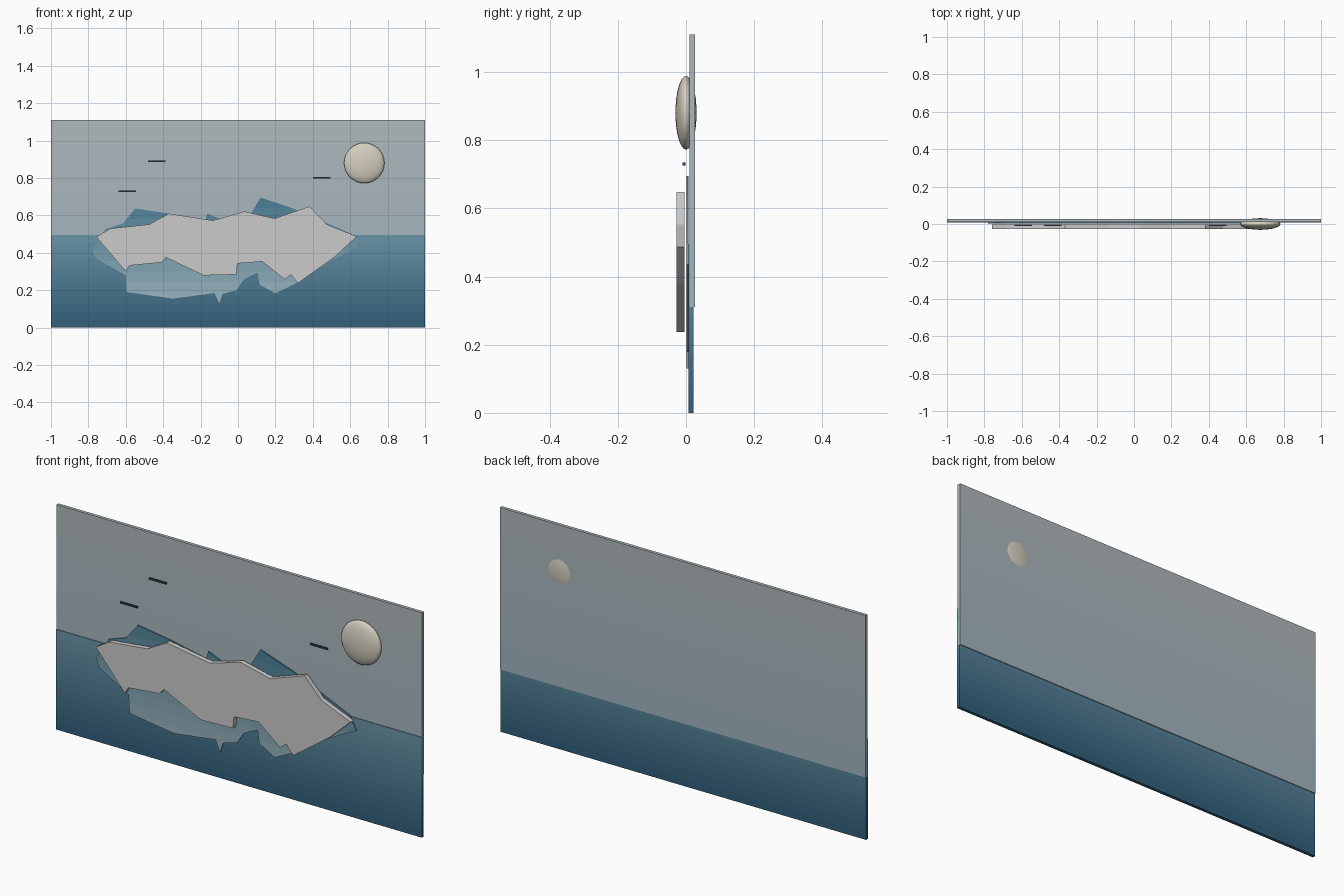
import bpy, bmesh
from mathutils import Vector

if "Cube" in bpy.data.objects:
    bpy.data.objects.remove(bpy.data.objects["Cube"])


def material(name, rgb):
    m = bpy.data.materials.new(name)
    m.diffuse_color = [(c / 255) ** 2.2 for c in rgb] + [1]
    m.use_nodes = True
    m.node_tree.nodes["Principled BSDF"].inputs["Base Color"].default_value = m.diffuse_color
    return m


def slab(name, outline, y0, y1, low, high=None, bands=1):
    """Extrude an x-z outline from y0 to y1, tinted in bands from bottom to top."""
    bm = bmesh.new()
    face = bm.faces.new([bm.verts.new((x, y0, z)) for x, z in outline])
    ext = bmesh.ops.extrude_face_region(bm, geom=[face])["geom"]
    bmesh.ops.translate(bm, vec=(0, y1 - y0, 0),
                        verts=[g for g in ext if isinstance(g, bmesh.types.BMVert)])
    bmesh.ops.recalc_face_normals(bm, faces=bm.faces)
    z0, z1 = min(p[1] for p in outline), max(p[1] for p in outline)
    if bands > 1:
        bmesh.ops.triangulate(bm, faces=bm.faces)
        for i in range(1, bands):
            bmesh.ops.bisect_plane(bm, geom=bm.verts[:] + bm.edges[:] + bm.faces[:],
                                   plane_co=(0, 0, z0 + (z1 - z0) * i / bands),
                                   plane_no=(0, 0, 1))
        for f in bm.faces:
            t = (f.calc_center_median().z - z0) / (z1 - z0)
            f.material_index = min(bands - 1, int(t * bands))
    me = bpy.data.meshes.new(name)
    bm.to_mesh(me)
    bm.free()
    for i in range(bands):
        t = (i + 0.5) / bands
        rgb = Vector(low).lerp(Vector(high or low), t)
        me.materials.append(material(f"{name}_tint_{i}", rgb))
    ob = bpy.data.objects.new(name, me)
    bpy.context.collection.objects.link(ob)
    return ob


def rect(x0, x1, z0, z1):
    return [(x0, z0), (x1, z0), (x1, z1), (x0, z1)]


# backdrop panels
slab("sky", rect(-1, 1, 0.31, 1.11), 0.010, 0.026, (160, 180, 192), (176, 184, 186), 6)
slab("sea", rect(-1, 1, 0, 0.495), 0.007, 0.022, (50, 94, 120), (108, 150, 170), 12)

# blue reflection sheet behind the ice
reflection = [(-.78, .42), (-.76, .37), (-.60, .28), (-.595, .19), (-.35, .155), (-.125, .185),
              (-.10, .13), (-.083, .18), (-.008, .20), (.03, .257), (.105, .295), (.115, .23),
              (.20, .183), (.325, .245), (.49, .355), (.645, .435), (.61, .50), (.30, .635),
              (.12, .695), (.06, .595), (-.09, .58), (-.165, .61), (-.175, .57), (-.37, .61),
              (-.55, .637), (-.615, .557), (-.71, .525), (-.74, .47)]
slab("ice_reflection", reflection, 0.002, 0.008, (158, 184, 194), (72, 124, 148), 10)

# jagged floating ice
ice = [(-.758, .485), (-.60, .30), (-.58, .332), (-.41, .348), (-.385, .375), (-.185, .279),
       (-.008, .284), (-.003, .343), (.13, .353), (.25, .257), (.283, .284), (.32, .237),
       (.52, .38), (.635, .487), (.475, .552), (.383, .648), (.195, .584), (.035, .621),
       (-.135, .573), (-.37, .61), (-.475, .552), (-.683, .53)]
slab("ice_floe", ice, -0.028, -0.004, (200, 202, 204))

# sun disc
bpy.ops.mesh.primitive_uv_sphere_add(segments=32, ring_count=16, radius=1,
                                     location=(0.675, 0, 0.88))
sun = bpy.context.object
sun.name = "sun"
sun.scale = (0.108, 0.031, 0.108)
bpy.ops.object.shade_smooth()
sun.data.materials.append(material("cream", (212, 206, 190)))

# distant birds
for i, (x, z) in enumerate([(-.435, .89), (-.592, .73), (.447, .802)]):
    slab(f"bird_{i}", rect(x - .047, x + .047, z - .004, z + .004), -0.010, -0.002, (62, 68, 74))
